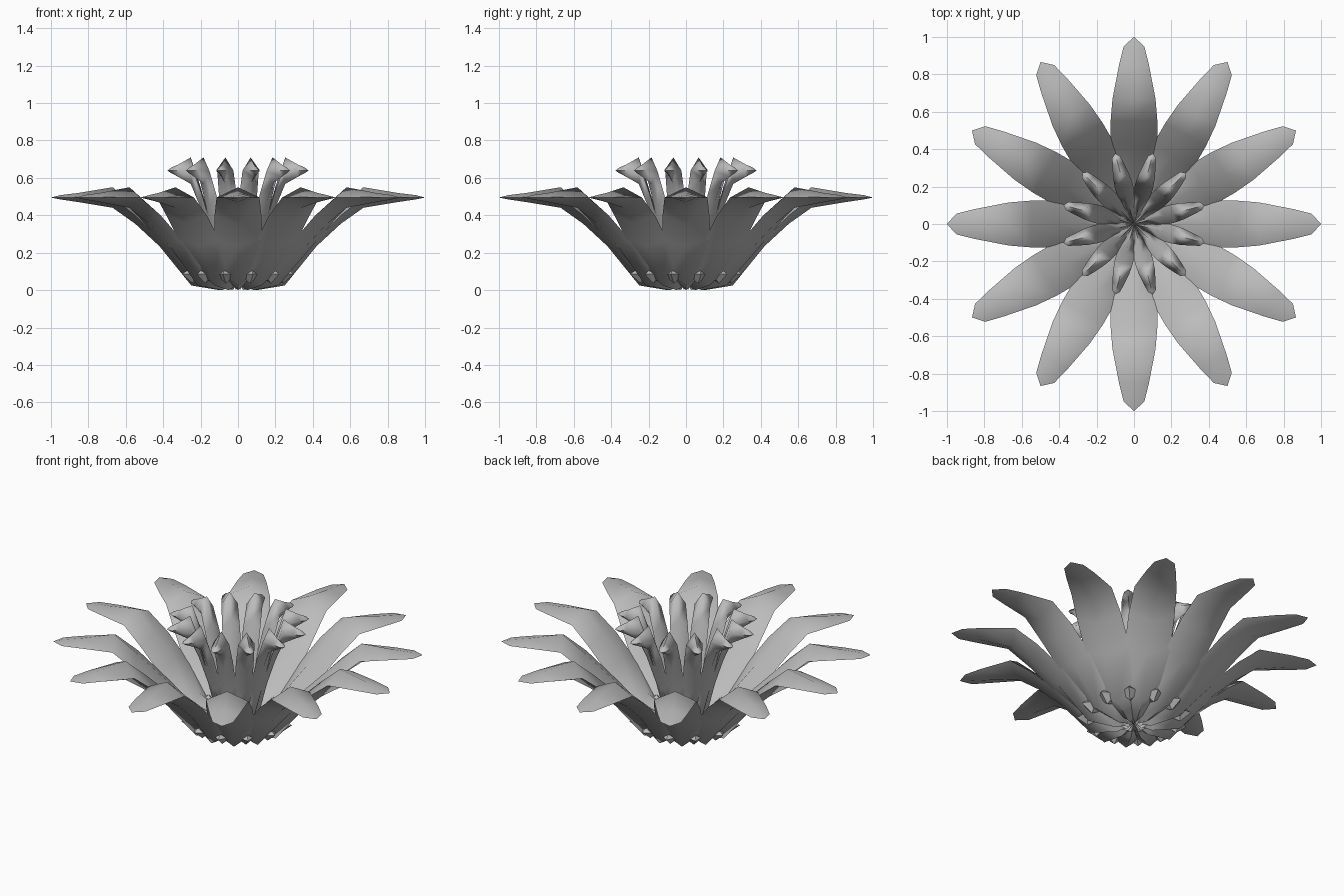
import bpy
import bmesh
from math import radians
from mathutils import Matrix, Vector

cube = bpy.data.objects.get("Cube")
if cube:
    bpy.data.objects.remove(cube, do_unlink=True)

grey = bpy.data.materials.new("soft_grey")
grey.use_nodes = True
COLOR = (0.5, 0.5, 0.5, 1)
grey.diffuse_color = COLOR
grey.node_tree.nodes["Principled BSDF"].inputs["Base Color"].default_value = COLOR

COUNT = 12
# Petal stations: radius, underside z, edge z, ridge z, half width
STATIONS = [
    (0.10, 0.0, 0.03, 0.08, 0.035),
    (0.25, 0.025, 0.09, 0.16, 0.085),
    (0.42, 0.235, 0.27, 0.32, 0.125),
    (0.55, 0.355, 0.40, 0.445, 0.125),
    (0.67, 0.44, 0.495, 0.55, 0.115),
    (0.85, 0.47, 0.497, 0.52, 0.08),
    (0.95, 0.485, 0.495, 0.508, 0.055),
]


def petal_mesh():
    """Closed diamond-section petal growing along +x."""
    bm = bmesh.new()
    rings = []
    for r, low, mid, high, w in STATIONS:
        section = [(r, 0, low), (r, w, mid), (r, 0, high), (r, -w, mid)]
        rings.append([bm.verts.new(p) for p in section])
    root = bm.verts.new((0, 0, 0.03))
    tip = bm.verts.new((1, 0, 0.495))
    for i in range(4):
        j = (i + 1) % 4
        for a, b in zip(rings, rings[1:]):
            bm.faces.new((a[i], a[j], b[j], b[i]))
        bm.faces.new((root, rings[0][j], rings[0][i]))
        bm.faces.new((tip, rings[-1][i], rings[-1][j]))
    return bm


def bud_mesh():
    """Small pointed bud between neighbouring petals."""
    bm = bmesh.new()
    ring = [bm.verts.new(p) for p in
            [(0.25, 0, 0.035), (0.25, 0.055, 0.085), (0.25, 0, 0.13), (0.25, -0.055, 0.085)]]
    ends = [bm.verts.new((x, 0, 0.085)) for x in (0.15, 0.31)]
    for i in range(4):
        for end in ends:
            bm.faces.new((end, ring[i], ring[(i + 1) % 4]))
    return bm


def make_ring(name, bm, scale, offset, smooth):
    """Scale one part and repeat it around the vertical axis."""
    bmesh.ops.scale(bm, vec=Vector(scale), verts=bm.verts)
    bmesh.ops.recalc_face_normals(bm, faces=bm.faces)
    mesh = bpy.data.meshes.new(name)
    bm.to_mesh(mesh)
    bm.free()
    mesh.materials.append(grey)
    for i in range(COUNT):
        obj = bpy.data.objects.new(f"{name}_{i + 1}", mesh)
        obj.matrix_world = Matrix.Rotation(radians(offset + i * 360 / COUNT), 4, "Z")
        bpy.context.collection.objects.link(obj)
    if smooth:
        bpy.ops.object.select_all(action="DESELECT")
        obj.select_set(True)
        bpy.context.view_layer.objects.active = obj
        bpy.ops.object.shade_smooth_by_angle(angle=radians(75))


# Outer petals, upright inner petals and the buds at the base
make_ring("outer_petal", petal_mesh(), (1, 1, 1), 0, True)
make_ring("inner_petal", petal_mesh(), (0.39, 0.39, 1.29), 15, True)
make_ring("base_bud", bud_mesh(), (1, 1, 1), 15, False)
